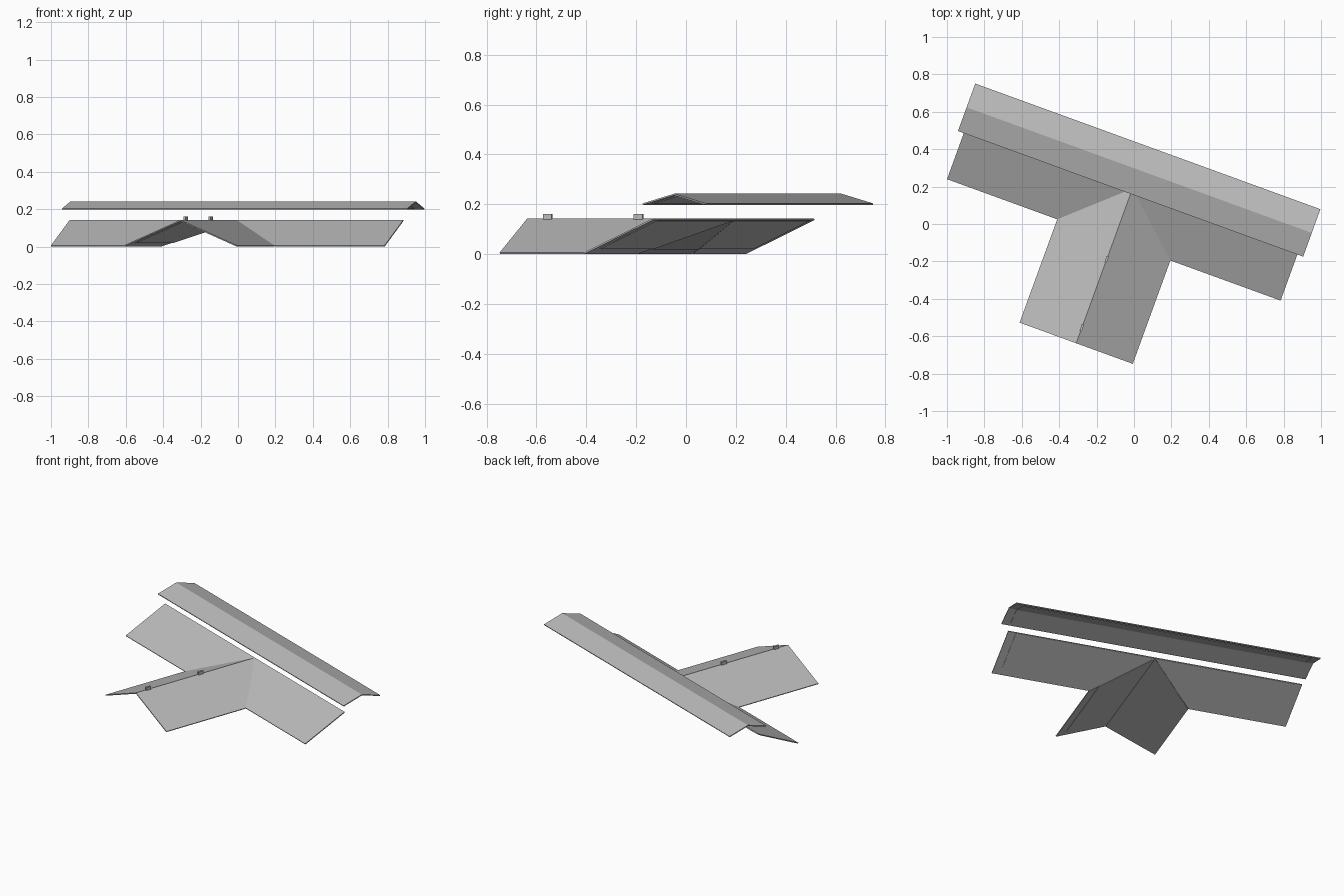
import bpy, bmesh, math

cube = bpy.data.objects.get("Cube")
if cube:
    bpy.data.objects.remove(cube, do_unlink=True)

grey = bpy.data.materials.new("roof grey")
grey.use_nodes = True
grey.diffuse_color = (0.5, 0.5, 0.5, 1)
grey.node_tree.nodes["Principled BSDF"].inputs["Base Color"].default_value = (0.5, 0.5, 0.5, 1)

# The whole roof is symmetric about this turned local axis
TURN = math.radians(-20)
ORIGIN = (-0.068, 0.025, 0)


def finish(name, bm):
    mesh = bpy.data.meshes.new(name)
    bm.to_mesh(mesh)
    bm.free()
    obj = bpy.data.objects.new(name, mesh)
    bpy.context.collection.objects.link(obj)
    mesh.materials.append(grey)
    obj.location = ORIGIN
    obj.rotation_euler.z = TURN
    return obj


def sheet(name, polygons, thickness, drop=0.0):
    """Thin mirrored roof sheet from the top faces of its right half."""
    bm = bmesh.new()
    for poly in polygons:
        face = bm.faces.new([bm.verts.new((x, y, z - drop)) for x, y, z in poly])
        face.normal_update()
        if face.normal.z < 0:
            face.normal_flip()
    bmesh.ops.remove_doubles(bm, verts=bm.verts, dist=0.0001)
    obj = finish(name, bm)
    mirror = obj.modifiers.new("Mirror", 'MIRROR')
    mirror.merge_threshold = 0.0005
    solid = obj.modifiers.new("Thickness", 'SOLIDIFY')
    solid.thickness = thickness
    solid.offset = -1
    solid.use_even_offset = True
    return obj


# Shared roof dimensions
EAVE_Z, RIDGE_Z = 0.006, 0.142
EAVE_Y, TOP_Y = -0.117, 0.175
HALF_MAIN, HALF_WING, WING_Y = 0.949, 0.322, -0.705
THICK, INSET = 0.006, 0.05


def main_z(y):
    return EAVE_Z + (RIDGE_Z - EAVE_Z) * (y - EAVE_Y) / (TOP_Y - EAVE_Y)


def wing_z(x):
    return RIDGE_Z - (RIDGE_Z - EAVE_Z) * x / HALF_WING


def valley_x(y):
    return HALF_WING * (TOP_Y - y) / (TOP_Y - EAVE_Y)


def main_slope(end, low):
    return [(x, y, main_z(y)) for x, y in
            ((valley_x(low), low), (end, low), (end, TOP_Y), (0, TOP_Y))]


def wing_slope(side, front):
    back = TOP_Y - (TOP_Y - EAVE_Y) * side / HALF_WING
    return [(x, y, wing_z(x)) for x, y in
            ((0, front), (side, front), (side, back), (0, TOP_Y))]


def cap_slopes(end, inset):
    ridge_y, ridge_z, run, fall = 0.28, 0.242, 0.135, 0.039
    slopes = []
    for side in (-1, 1):
        y = ridge_y + side * (run - inset)
        z = ridge_z - fall * (run - inset) / run
        slopes.append([(0, ridge_y, ridge_z), (end, ridge_y, ridge_z),
                       (end, y, z), (0, y, z)])
    return slopes


# Lower roof slope, cut away where the wing joins, and the gabled wing
sheet("main_slope", [main_slope(HALF_MAIN, EAVE_Y)], THICK)
sheet("gable_wing", [wing_slope(HALF_WING, WING_Y)], THICK)

# Raised ridge roof
sheet("upper_roof", cap_slopes(0.982, 0), THICK)

# Inset linings under the sheets
sheet("main_lining", [main_slope(HALF_MAIN - INSET, EAVE_Y + INSET)], 0.003, THICK)
sheet("wing_lining", [wing_slope(HALF_WING - INSET, WING_Y + INSET)], 0.003, THICK)
sheet("upper_lining", cap_slopes(0.982 - INSET, 0.025), 0.003, THICK)

# Small tabs standing on the wing ridge
for number, y in enumerate((-0.617, -0.229), 1):
    bm = bmesh.new()
    bmesh.ops.create_cube(bm, size=1)
    bmesh.ops.scale(bm, vec=(0.012, 0.038, 0.024), verts=bm.verts)
    bmesh.ops.translate(bm, vec=(0, y, 0.148), verts=bm.verts)
    finish(f"ridge_tab_{number}", bm)
